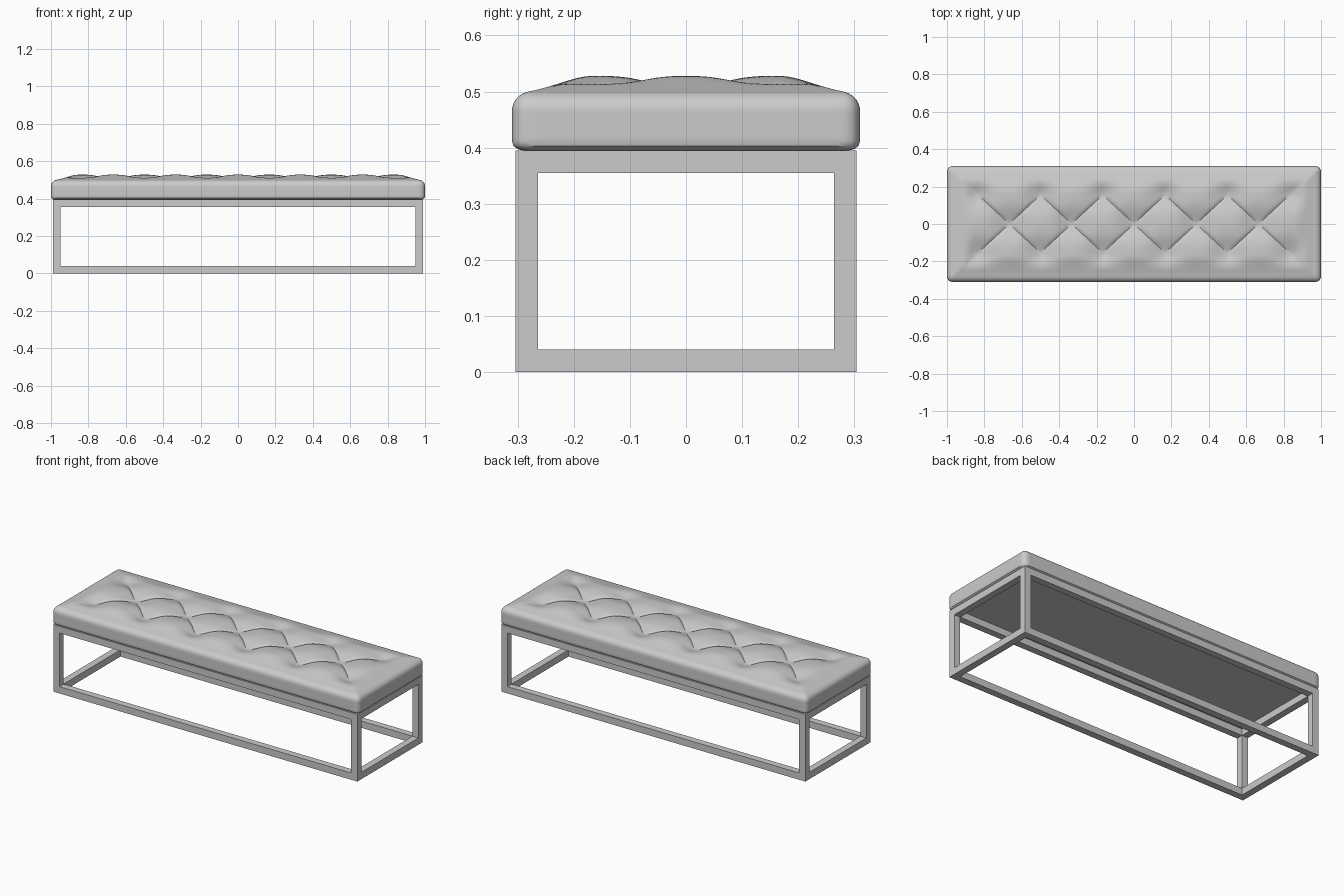
import bpy, bmesh
from math import sin, cos, pi
from mathutils import Matrix, Vector

default = bpy.data.objects.get("Cube")
if default:
    bpy.data.objects.remove(default, do_unlink=True)


def make_material(name, grey):
    mat = bpy.data.materials.new(name)
    mat.use_nodes = True
    colour = (grey, grey, grey, 1)
    mat.diffuse_color = colour
    mat.node_tree.nodes["Principled BSDF"].inputs["Base Color"].default_value = colour
    return mat


def add_object(name, bm, mat):
    mesh = bpy.data.meshes.new(name)
    bm.to_mesh(mesh)
    bm.free()
    obj = bpy.data.objects.new(name, mesh)
    bpy.context.collection.objects.link(obj)
    mesh.materials.append(mat)
    return obj


def add_box(name, size, z, mat):
    bm = bmesh.new()
    bmesh.ops.create_cube(bm, size=1, matrix=Matrix.Translation((0, 0, z)) @ Matrix.Diagonal((*size, 1)))
    return add_object(name, bm, mat)


grey = make_material("light grey", 0.6)

# Open frame: a solid block with a window cut through along each axis
BAR = 0.04
outer = Vector((1.98, 0.608, 0.395))
inner = outer - Vector((2 * BAR,) * 3)
frame = add_box("frame", outer, outer.z / 2, grey)
for axis in range(3):
    size = inner.copy()
    size[axis] = 3
    cutter = add_box("frame_cutter", size, outer.z / 2, grey)
    cutter.hide_render = True
    cut = frame.modifiers.new("window", "BOOLEAN")
    cut.operation = "DIFFERENCE"
    cut.solver = "EXACT"
    cut.object = cutter
    bpy.context.view_layer.objects.active = frame
    bpy.ops.object.modifier_apply(modifier=cut.name)
    bpy.data.objects.remove(cutter, do_unlink=True)

# Cushion: a rounded box whose top is displaced into buttoned diamonds
HX, HY = 1.0, 0.31
BOTTOM, RIM = 0.394, 0.497
ROUND = 0.03
PITCH_X, PITCH_Y = HX / 3, HY
LIMIT_X, LIMIT_Y = HX * 5 / 6, HY / 2


def clamp(v, lo, hi):
    return max(lo, min(hi, v))


def smooth(t):
    t = clamp(t, 0, 1)
    return t * t * (3 - 2 * t)


def tuft(x, y):
    """Height of the tufted top above the rim."""
    cx, cy = clamp(x, -LIMIT_X, LIMIT_X), clamp(y, -LIMIT_Y, LIMIT_Y)
    u, v = cx / PITCH_X + cy / PITCH_Y, cx / PITCH_X - cy / PITCH_Y
    fold = abs(sin(pi * u) * sin(pi * v)) ** 0.5
    button = 1 - (cos(pi * u) * cos(pi * v)) ** 2
    puff = 0.6 * fold + 0.4 * button
    outside = max(abs(x) - LIMIT_X, abs(y) - LIMIT_Y)
    puff += (0.85 - puff) * smooth(outside / 0.1)
    edge = min(HX - abs(x), HY - abs(y))
    return 0.031 * puff * smooth(edge / 0.14)


def cushion_point(p):
    lo, hi = BOTTOM + ROUND / 2, RIM - ROUND
    core = Vector((clamp(p.x, ROUND - HX, HX - ROUND),
                   clamp(p.y, ROUND - HY, HY - ROUND), clamp(p.z, lo, hi)))
    step = p - core
    if p.z < lo:
        step.z *= 2
    if step.length > 0:
        step = step.normalized() * ROUND
    if p.z < lo:
        step.z /= 2
    q = core + step
    if p.z > RIM - 0.001:
        q.z += tuft(q.x, q.y)
    return q


bm = bmesh.new()
mid, half = (BOTTOM + RIM) / 2, (RIM - BOTTOM) / 2
nx, ny, nz = 144, 48, 12
walls = [(nx, ny, HX, HY, half, Matrix()),
         (nx, nz, HX, half, HY, Matrix.Rotation(pi / 2, 4, "X")),
         (nz, ny, half, HY, HX, Matrix.Rotation(pi / 2, 4, "Y"))]
for a, b, sa, sb, depth, turn in walls:
    for side in (-1, 1):
        place = Matrix.Translation((0, 0, mid)) @ turn @ Matrix.Translation((0, 0, side * depth))
        bmesh.ops.create_grid(bm, x_segments=a, y_segments=b, size=1,
                              matrix=place @ Matrix.Diagonal((sa, sb, 1, 1)))
bmesh.ops.remove_doubles(bm, verts=bm.verts, dist=0.0005)
bmesh.ops.recalc_face_normals(bm, faces=bm.faces)
# Poked top faces give the diagonal folds edges to follow
top = [f for f in bm.faces if f.calc_center_median().z > RIM - 0.0005]
bmesh.ops.poke(bm, faces=top)
for vert in bm.verts:
    vert.co = cushion_point(vert.co)
cushion = add_object("cushion", bm, grey)

bpy.ops.object.select_all(action="DESELECT")
cushion.select_set(True)
bpy.context.view_layer.objects.active = cushion
bpy.ops.object.shade_smooth_by_angle(angle=pi / 5)
